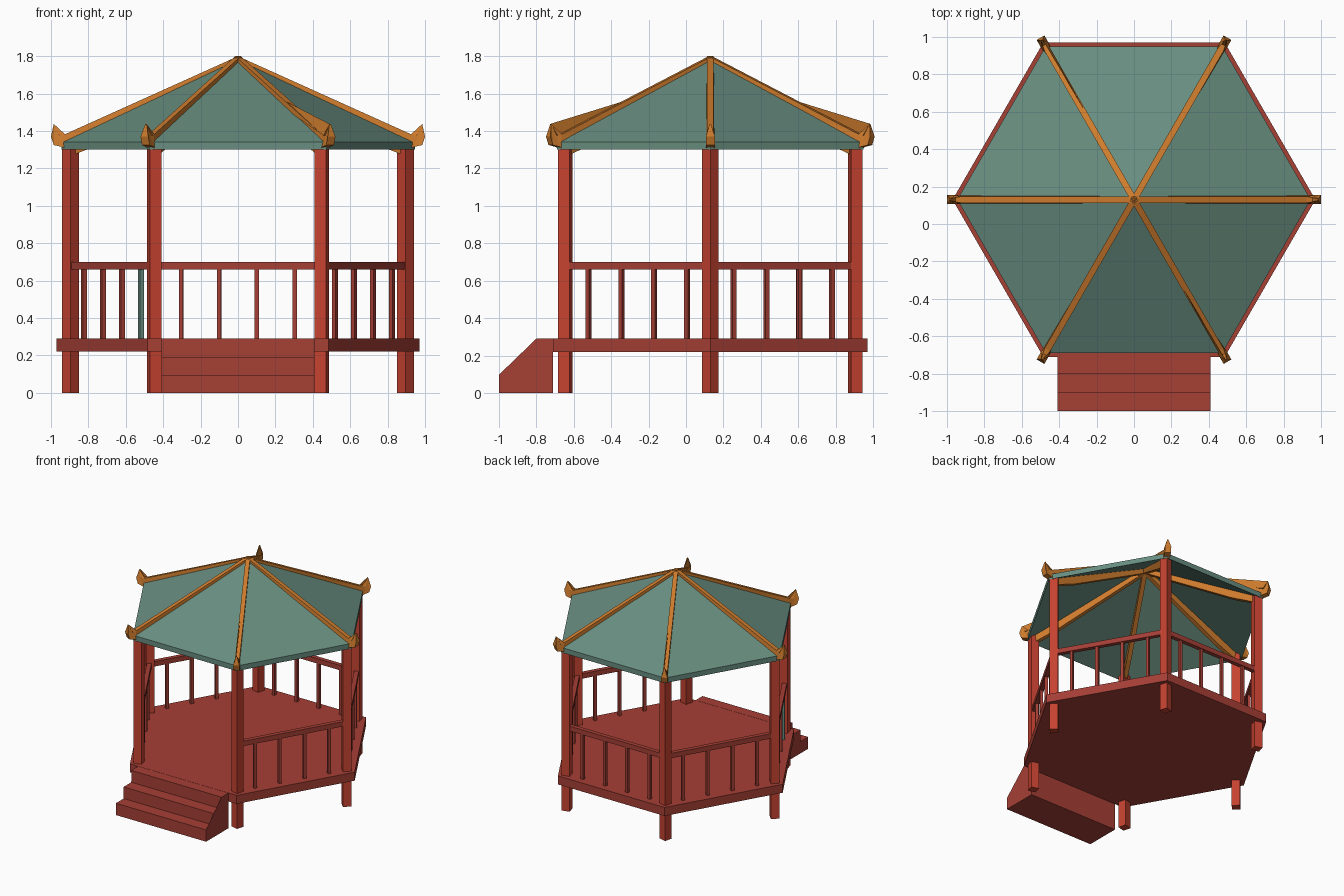
import bpy, bmesh, math
from mathutils import Vector

if "Cube" in bpy.data.objects:
    bpy.data.objects.remove(bpy.data.objects["Cube"])

CY = 0.13  # centre of the hexagon in y


def material(name, rgb):
    m = bpy.data.materials.new(name)
    m.diffuse_color = (*rgb, 1)
    m.use_nodes = True
    m.node_tree.nodes["Principled BSDF"].inputs["Base Color"].default_value = m.diffuse_color
    return m


POST_RED = material("bright red", (0.56, 0.055, 0.030))
DECK_RED = material("brick red", (0.38, 0.050, 0.036))
TEAL = material("roof teal", (0.14, 0.27, 0.215))
ORANGE = material("ridge orange", (0.62, 0.20, 0.026))


def polar(r, deg, z=0.0):
    a = math.radians(deg)
    return Vector((r * math.cos(a), CY + r * math.sin(a), z))


def make(name, verts, faces, mat):
    me = bpy.data.meshes.new(name)
    bm = bmesh.new()
    vs = [bm.verts.new(v) for v in verts]
    for f in faces:
        bm.faces.new([vs[i] for i in f])
    bmesh.ops.triangulate(bm, faces=[f for f in bm.faces if len(f.verts) > 6])
    bmesh.ops.recalc_face_normals(bm, faces=bm.faces)
    bm.to_mesh(me)
    bm.free()
    me.materials.append(mat)
    ob = bpy.data.objects.new(name, me)
    bpy.context.collection.objects.link(ob)
    return ob


def loft(name, loop_a, loop_b, mat):
    """Closed solid between two matching outlines."""
    n = len(loop_a)
    faces = [list(range(n))[::-1], list(range(n, 2 * n))]
    faces += [[i, (i + 1) % n, n + (i + 1) % n, n + i] for i in range(n)]
    return make(name, list(loop_a) + list(loop_b), faces, mat)


def prism(name, centre, r, sides, rot, z0, z1, mat):
    ring = [(centre.x + r * math.cos(rot + math.tau * i / sides),
             centre.y + r * math.sin(rot + math.tau * i / sides)) for i in range(sides)]
    return loft(name, [(x, y, z0) for x, y in ring], [(x, y, z1) for x, y in ring], mat)


# Floor
prism("floor", Vector((0, CY, 0)), 0.97, 6, 0, 0.22, 0.29, DECK_RED)

# Front steps
steps = [(-1, 0), (-1, 0.097), (-0.9, 0.097), (-0.9, 0.193), (-0.8, 0.193),
         (-0.8, 0.29), (-0.712, 0.29), (-0.712, 0)]
loft("front_steps", [(-0.41, y, z) for y, z in steps],
     [(0.41, y, z) for y, z in steps], DECK_RED)

# Posts, one per corner, with an edge facing outward
PR = 0.895
for k in range(6):
    prism(f"post_{k}", polar(PR, 60 * k), 0.045, 4, math.radians(60 * k), 0, 1.335, POST_RED)

# Railings on every side but the front
for k in (0, 1, 2, 3, 5):
    a, b = polar(PR, 60 * k), polar(PR, 60 * k + 60)
    d = (b - a).normalized()
    n = Vector((-d.y, d.x, 0)) * 0.0175
    quad = [a + n, b + n, b - n, a - n]
    up = Vector((0, 0, 1))
    loft(f"rail_{k}", [p + up * 0.66 for p in quad], [p + up * 0.70 for p in quad], DECK_RED)
    for j, t in enumerate((0.16, 0.387, 0.613, 0.84)):
        # one baluster near the front left post is teal
        mat = TEAL if (k == 3 and j == 3) else DECK_RED
        rot = math.radians(60 * k + 45 + 27)
        prism(f"baluster_{k}_{j}", a.lerp(b, t), 0.0165, 4, rot, 0.285, 0.665, mat)

# Roof shell, hollow below
top = [polar(0.945, 60 * k, 1.342) for k in range(6)] + [Vector((0, CY, 1.785))]
low = [polar(0.945, 60 * k, 1.30) for k in range(6)] + [Vector((0, CY, 1.743))]
faces = []
for k in range(6):
    m = (k + 1) % 6
    faces += [[k, m, 6], [7 + m, 7 + k, 13], [k, 7 + k, 7 + m, m]]
make("roof", top + low, faces, TEAL)

# Ridge beams with upturned, slightly flared tips
ridge = [(0, 1.80), (0.925, 1.383), (0.955, 1.375), (0.985, 1.438), (1.0, 1.37),
         (0.985, 1.325), (0.94, 1.315), (0.88, 1.272), (0.70, 1.345), (0, 1.70)]
for k in range(6):
    side = Vector((-math.sin(math.radians(60 * k)), math.cos(math.radians(60 * k)), 0))
    loops = []
    for s in (-1, 1):
        loops.append([polar(r, 60 * k, z) + side * s *
                      (0.004 if z > 1.43 and r > 0.9 else 0.024 if r > 0.93 else 0.017)
                      for r, z in ridge])
    loft(f"ridge_beam_{k}", loops[0], loops[1], ORANGE)
